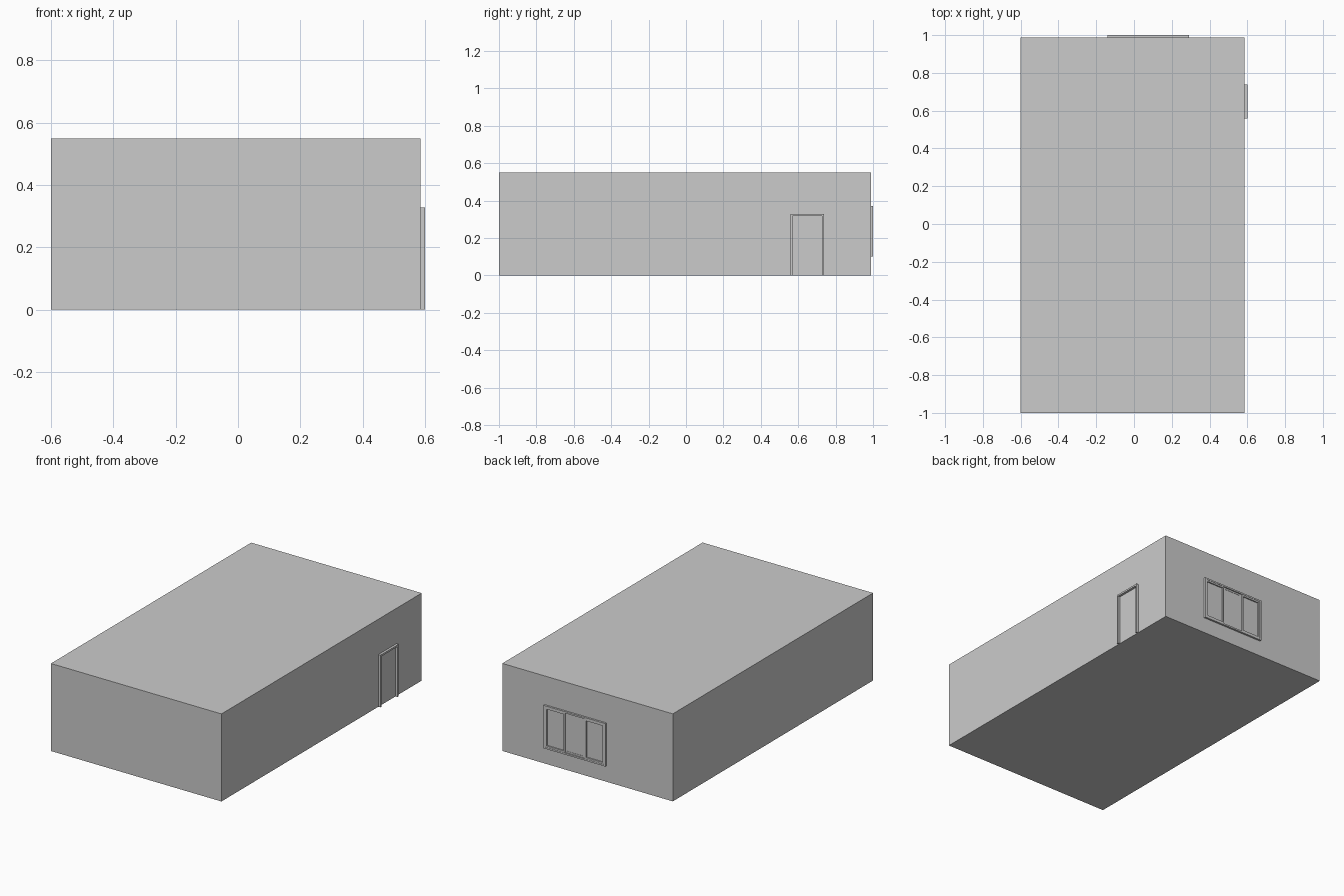
import bpy, bmesh
from mathutils import Vector

if "Cube" in bpy.data.objects:
    bpy.data.objects.remove(bpy.data.objects["Cube"])

WALL_X, WALL_Y = 0.585, 0.988


def boxes(name, spans):
    """One object made from axis-aligned boxes given as (x0,x1,y0,y1,z0,z1)."""
    bm = bmesh.new()
    for x0, x1, y0, y1, z0, z1 in spans:
        verts = bmesh.ops.create_cube(bm, size=1)["verts"]
        for v in verts:
            v.co = Vector((x0 + (v.co.x + 0.5) * (x1 - x0),
                           y0 + (v.co.y + 0.5) * (y1 - y0),
                           z0 + (v.co.z + 0.5) * (z1 - z0)))
    mesh = bpy.data.meshes.new(name)
    bm.to_mesh(mesh)
    bm.free()
    obj = bpy.data.objects.new(name, mesh)
    bpy.context.collection.objects.link(obj)
    return obj


def window_frame(name, x0, x1, z0, z1, y0, y1, w):
    """Four-bar frame standing in the xz plane."""
    return boxes(name, [
        (x0, x0 + w, y0, y1, z0, z1), (x1 - w, x1, y0, y1, z0, z1),
        (x0 + w, x1 - w, y0, y1, z0, z0 + w),
        (x0 + w, x1 - w, y0, y1, z1 - w, z1)])


# Building shell
boxes("room_block", [(-0.6, WALL_X, -1.0, WALL_Y, 0.0, 0.55)])

# Door surround: two jambs and a head
y0, y1, top, w = 0.558, 0.738, 0.328, 0.011
boxes("door_frame", [
    (WALL_X, 0.6, y0, y0 + w, 0.0, top),
    (WALL_X, 0.6, y1 - w, y1, 0.0, top),
    (WALL_X, 0.6, y0 + w, y1 - w, top - w, top)])

# Window surround
x0, x1, z0, z1, w = -0.14, 0.29, 0.10, 0.37, 0.010
window_frame("window_frame", x0, x1, z0, z1, WALL_Y, 1.0, w)

# Three sliding sashes, the middle one set further back
xi, step = x0 + w, (x1 - x0 - 2 * w) / 3
for i, part in enumerate(("right", "middle", "left")):
    front = 0.992 if i == 1 else 0.998
    a, b = xi + i * step, xi + (i + 1) * step
    window_frame(part + "_sash", a, b, z0 + w, z1 - w, WALL_Y, front, 0.010)
    boxes(part + "_pane", [(a + 0.010, b - 0.010, WALL_Y - 0.002, WALL_Y + 0.002,
                            z0 + 0.02, z1 - 0.02)])
